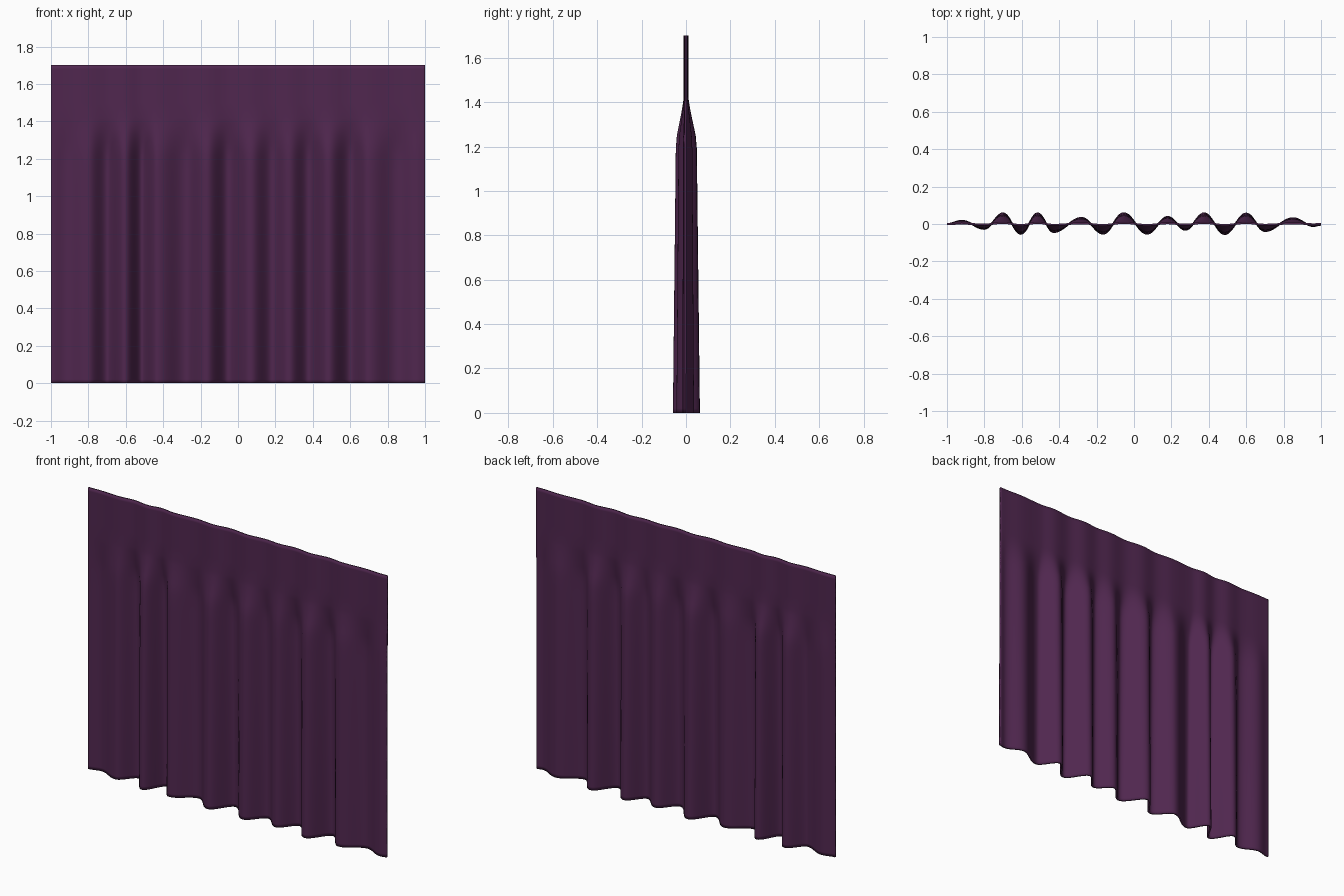
import bpy, bmesh, math

if "Cube" in bpy.data.objects:
    bpy.data.objects.remove(bpy.data.objects["Cube"])

# Fold crests and valleys along the hem: (x, depth)
FOLDS = [(-1.0, 0.0), (-0.92, 0.017), (-0.80, -0.026), (-0.70, 0.057), (-0.605, -0.053),
         (-0.515, 0.057), (-0.43, -0.043), (-0.28, 0.033), (-0.165, -0.052), (-0.055, 0.058),
         (0.07, -0.052), (0.18, 0.038), (0.275, -0.031), (0.375, 0.057), (0.485, -0.054),
         (0.60, 0.056), (0.70, -0.038), (0.85, 0.031), (0.96, -0.011), (1.0, -0.004)]

# Fold strength by height: full at the hem, pinched nearly flat at the header
STRENGTH = [(0.0, 1.0), (1.19, 0.76), (1.25, 0.67), (1.33, 0.37), (1.38, 0.2),
            (1.42, 0.1), (1.70, 0.1)]
ROWS = [0, 0.02, 0.2, 0.4, 0.6, 0.8, 1.0, 1.12, 1.19, 1.22, 1.25, 1.29, 1.33,
        1.36, 1.39, 1.42, 1.5, 1.6, 1.68, 1.70]
COLUMNS = 240


def sample(points, x, ease=False):
    for (x0, v0), (x1, v1) in zip(points, points[1:]):
        if x <= x1:
            t = (x - x0) / (x1 - x0)
            if ease:
                t = (1 - math.cos(math.pi * t)) / 2
            return v0 + (v1 - v0) * t
    return points[-1][1]


# Cloth sheet
bm = bmesh.new()
grid = []
for z in ROWS:
    row = []
    for i in range(COLUMNS + 1):
        x = -1 + 2 * i / COLUMNS
        row.append(bm.verts.new((x, sample(FOLDS, x, True) * sample(STRENGTH, z), z)))
    grid.append(row)
for low, high in zip(grid, grid[1:]):
    for i in range(COLUMNS):
        bm.faces.new((low[i], low[i + 1], high[i + 1], high[i])).smooth = True
mesh = bpy.data.meshes.new("curtain")
bm.to_mesh(mesh)
bm.free()
curtain = bpy.data.objects.new("curtain", mesh)
bpy.context.collection.objects.link(curtain)

# Cloth thickness
solid = curtain.modifiers.new("thickness", 'SOLIDIFY')
solid.thickness = 0.01
solid.offset = 0

# Plum fabric
fabric = bpy.data.materials.new("plum fabric")
fabric.diffuse_color = (0.08, 0.02, 0.078, 1)
fabric.use_nodes = True
fabric.node_tree.nodes["Principled BSDF"].inputs["Base Color"].default_value = fabric.diffuse_color
mesh.materials.append(fabric)
